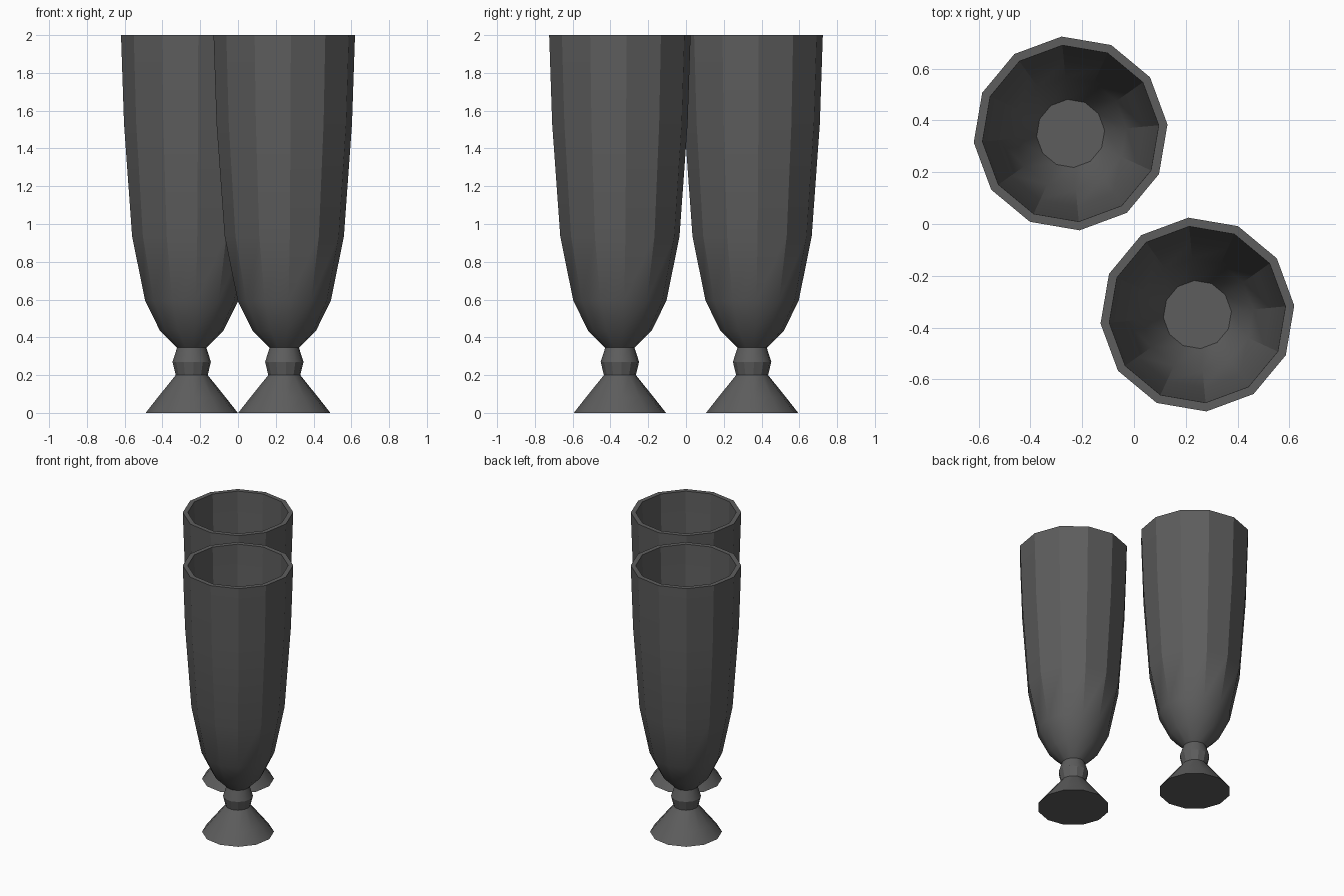
import bpy, bmesh, math

cube = bpy.data.objects.get("Cube")
if cube:
    bpy.data.objects.remove(cube, do_unlink=True)

SIDES = 12
TURN = math.radians(5.3)

# One dark grey for everything
grey = bpy.data.materials.new("dark_grey")
grey.use_nodes = True
colour = (0.11, 0.11, 0.11, 1)
grey.diffuse_color = colour
grey.node_tree.nodes["Principled BSDF"].inputs["Base Color"].default_value = colour


def lathe(name, profile, location, cap_start=False, cap_end=False):
    """Turn a (radius, height) profile into a faceted solid of revolution."""
    bm = bmesh.new()
    rings = []
    for r, z in profile:
        rings.append([bm.verts.new((r * math.cos(TURN + math.tau * i / SIDES),
                                    r * math.sin(TURN + math.tau * i / SIDES), z))
                      for i in range(SIDES)])
    for low, high in zip(rings, rings[1:]):
        for i in range(SIDES):
            j = (i + 1) % SIDES
            bm.faces.new((low[i], low[j], high[j], high[i]))
    if cap_start:
        bm.faces.new(rings[0][::-1])
    if cap_end:
        bm.faces.new(rings[-1])
    mesh = bpy.data.meshes.new(name)
    bm.to_mesh(mesh)
    bm.free()
    mesh.materials.append(grey)
    obj = bpy.data.objects.new(name, mesh)
    obj.location = location
    bpy.context.collection.objects.link(obj)
    bpy.ops.object.select_all(action="DESELECT")
    obj.select_set(True)
    bpy.context.view_layer.objects.active = obj
    bpy.ops.object.shade_smooth_by_angle(angle=math.radians(29))
    return obj


# Flared foot and pinched stem
foot_profile = [(0.245, 0), (0.182, 0.08), (0.085, 0.2), (0.102, 0.27), (0.078, 0.345)]
# Bowl: outer wall up to the rim, then the inner wall down to the floor
bowl_profile = [(0.078, 0.345), (0.169, 0.435), (0.248, 0.595), (0.317, 0.935),
                (0.36, 1.53), (0.376, 2.0),
                (0.342, 2.0), (0.326, 1.53), (0.283, 0.945), (0.217, 0.62), (0.132, 0.46)]

# A matching pair of glasses on a diagonal
for side, sign in (("left", 1), ("right", -1)):
    place = (0.245 * sign, -0.35 * sign, 0)
    lathe(side + "_foot_and_stem", foot_profile, place, cap_start=True)
    lathe(side + "_bowl", bowl_profile, place, cap_end=True)
